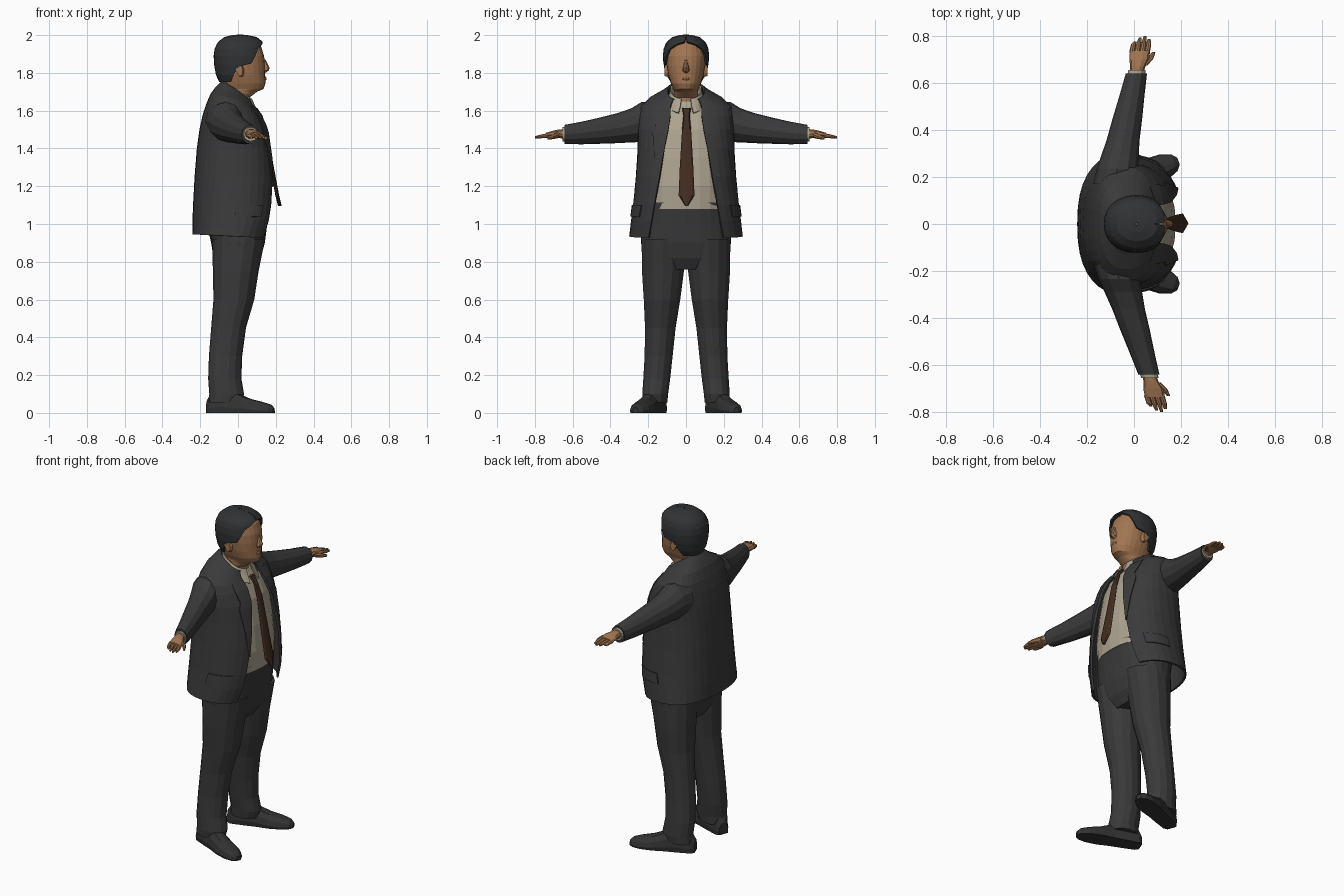
import bpy, bmesh, math
from mathutils import Vector


def material(name, r, g, b):
    m = bpy.data.materials.new(name)
    m.diffuse_color = (r, g, b, 1)
    return m


SUIT = material("charcoal suit", .042, .042, .044)
HAIR = material("black hair", .030, .032, .034)
SHOE = material("black leather", .032, .032, .033)
SKIN = material("skin", .36, .18, .085)
SHIRT = material("cream shirt", .42, .37, .28)
TIE = material("brown tie", .055, .026, .015)


def loft(name, rings, mat, closed=True, cap=True, thick=0):
    """Skin a list of equal-length point rings."""
    bm = bmesh.new()
    vs = [[bm.verts.new(p) for p in ring] for ring in rings]
    n = len(rings[0])
    for a, b in zip(vs, vs[1:]):
        for i in range(n if closed else n - 1):
            j = (i + 1) % n
            bm.faces.new((a[i], a[j], b[j], b[i]))
    if closed and cap:
        bm.faces.new(vs[0][::-1])
        bm.faces.new(vs[-1])
    bmesh.ops.recalc_face_normals(bm, faces=bm.faces)
    me = bpy.data.meshes.new(name)
    bm.to_mesh(me)
    bm.free()
    me.materials.append(mat)
    ob = bpy.data.objects.new(name, me)
    bpy.context.collection.objects.link(ob)
    if thick:
        mod = ob.modifiers.new("thickness", 'SOLIDIFY')
        mod.thickness, mod.offset = thick, 0
    return ob


def spow(v, e):
    return math.copysign(abs(v) ** e, v)


def level(z, xb, xf, ry, a0=0, tilt=0, a1=None, seg=24, p=2.4, grow=0):
    """Horizontal section; angle 0 faces +x, a0..a1 in degrees leaves an opening."""
    xc, rx = (xb + xf) / 2, (xf - xb) / 2 + grow
    a1 = 360 - a0 if a1 is None else a1
    closed = abs(a1 - a0 - 360) < 1e-6
    pts = []
    for i in range(seg if closed else seg + 1):
        a = math.radians(a0 + (a1 - a0) * i / seg)
        x = rx * spow(math.cos(a), 2 / p)
        y = (ry + grow) * spow(math.sin(a), 2 / p)
        pts.append((xc + x, y, z - tilt * x))
    return pts


def oval(c, u, v, n=10):
    c, u, v = Vector(c), Vector(u), Vector(v)
    return [c + u * math.cos(2 * math.pi * i / n) + v * math.sin(2 * math.pi * i / n) for i in range(n)]


# Jacket: z, back x, front x, half width, opening angle, tilt
JACKET = [(.935, -.236, .165, .295, 38, .05), (1.02, -.235, .19, .285, 35, .02),
          (1.10, -.232, .2, .275, 33, 0), (1.25, -.224, .2, .26, 28, 0),
          (1.40, -.212, .178, .25, 23, 0), (1.50, -.198, .155, .25, 18, 0),
          (1.57, -.182, .125, .245, 16, .02), (1.62, -.163, .095, .235, 17, .1),
          (1.66, -.14, .075, .19, 20, .25), (1.69, -.11, .07, .125, 28, .4),
          (1.70, -.08, .075, .095, 36, .7)]
loft("jacket", [level(*r, seg=28) for r in JACKET], SUIT, closed=False, thick=.012)


def jacket_at(z):
    for a, b in zip(JACKET, JACKET[1:]):
        if a[0] <= z <= b[0]:
            t = (z - a[0]) / (b[0] - a[0])
            return [p + (q - p) * t for p, q in zip(a, b)]


def jacket_patch(name, rows, side):
    """Thin plate on the jacket: rows of z, start angle offset, end angle offset."""
    rings = []
    for z, s, e in rows:
        r = jacket_at(z)
        o = r[4]
        ring = level(*r[:4], o + s, r[5], a1=o + e, seg=5, grow=.009)
        rings.append([(x, y * side, zz) for x, y, zz in ring])
    loft(name, rings, SUIT, closed=False, thick=.006)


for side, tag in ((1, "left"), (-1, "right")):
    jacket_patch("lapel_" + tag, [(1.2, -1, 0.5), (1.35, -1, 10), (1.48, -1, 20),
                                  (1.52, -1, 17), (1.58, -1, 22), (1.64, -1, 24)], side)
    jacket_patch("pocket_flap_" + tag, [(1.04, 20, 55), (1.10, 20, 55)], side)

# Shirt, collar and tie
loft("shirt", [level(*r) for r in [
    (1.08, -.19, .17, .225), (1.20, -.19, .178, .225), (1.35, -.18, .163, .215),
    (1.50, -.165, .135, .205), (1.58, -.14, .1, .19), (1.63, -.11, .07, .13), (1.67, -.08, .05, .075)]], SHIRT)
loft("shirt_collar", [level(1.635, -.09, .115, .088, 22, .5), level(1.675, -.085, .09, .086, 16, .6),
                      level(1.71, -.08, .072, .078, 14, .65)], SHIRT, closed=False, thick=.008)
loft("tie", [oval((x - .006, .003, z), (.010, 0, 0), (0, w, 0), 8) for z, x, w in [
    (1.615, .098, .024), (1.575, .125, .017), (1.5, .150, .024), (1.3, .186, .036),
    (1.15, .214, .042), (1.095, .228, .008)]], TIE)

# Trousers
loft("trouser_hips", [level(*r) for r in [
    (.76, -.10, .085, .13), (.82, -.13, .12, .225), (.90, -.142, .142, .238),
    (1.0, -.165, .155, .235), (1.115, -.18, .172, .225)]], SUIT)
LEG = [(.92, .003, .12, .14, .118), (.75, -.012, .122, .121, .114), (.60, -.022, .127, .108, .099),
       (.45, -.05, .136, .092, .083), (.30, -.066, .145, .088, .076), (.18, -.07, .155, .088, .073),
       (.10, -.06, .163, .092, .07), (.055, -.068, .163, .088, .066)]
# Shoe: distance along foot, half width, height
FOOT = [(0, .03, .07), (.02, .045, .10), (.10, .05, .125), (.17, .052, .105), (.24, .06, .075),
        (.31, .055, .058), (.355, .038, .045), (.374, .015, .028)]
for side, tag in ((1, "left"), (-1, "right")):
    loft("trouser_leg_" + tag, [oval((x, y * side, z), (rx, 0, 0), (0, ry, 0), 14)
                                for z, x, y, rx, ry in LEG], SUIT)
    d = Vector((.935, .355 * side, 0))
    across = Vector((-d.y, d.x, 0))
    rings = []
    for s, w, h in FOOT:
        c = Vector((-.16, .135 * side, 0)) + d * s
        rings.append([c + across * (w * a) + Vector((0, 0, h * b)) for a, b in
                      ((-.92, 0), (-1, .25), (-.85, .65), (-.45, .95), (0, 1), (.45, .95), (.85, .65), (1, .25), (.92, 0))])
    loft("shoe_" + tag, rings, SHOE)


# Arms and hands
def arm(side, tag, k, x0):
    def at(y, z, dx=0):
        return (x0 + k * (y - .25) + dx, y * side, z)

    def tube(name, rows, mat, n=12):
        loft(name + "_" + tag, [oval(at(y, z, dx), (rx, 0, 0), (0, 0, rz), n)
                                for y, z, dx, rx, rz in rows], mat)

    tube("sleeve", [(.17, 1.545, 0, .09, .10), (.235, 1.54, 0, .088, .106), (.29, 1.522, 0, .08, .09),
                    (.36, 1.508, 0, .07, .08), (.45, 1.495, 0, .063, .07), (.55, 1.482, 0, .053, .06),
                    (.642, 1.474, 0, .045, .051)], SUIT)
    tube("shirt_cuff", [(.63, 1.475, 0, .038, .04), (.655, 1.475, 0, .037, .037)], SHIRT)
    tube("palm", [(.64, 1.476, 0, .028, .028), (.67, 1.478, 0, .032, .024),
                  (.70, 1.475, 0, .042, .021), (.74, 1.469, -.004, .043, .015)], SKIN, 10)
    for i, tip in enumerate((.777, .795, .80, .788)):
        dx = -.037 + .0215 * i
        tube("finger_%d" % (i + 1), [(.73, 1.469, dx, .012, .012), (.765, 1.464, dx, .011, .010),
                                     (tip, 1.459, dx * .9, .006, .006)], SKIN, 8)
    tube("thumb", [(.675, 1.472, .022, .018, .017), (.705, 1.462, .046, .014, .013),
                   (.733, 1.455, .056, .007, .008)], SKIN, 8)


arm(1, "left", .2, -.068)
arm(-1, "right", .31, -.058)

# Head with neck
loft("head", [level(*r, p=2.15) for r in [
    (1.58, -.07, .06, .068), (1.67, -.075, .062, .066), (1.70, -.08, .10, .064),
    (1.715, -.082, .135, .066), (1.745, -.088, .146, .080), (1.79, -.098, .143, .094),
    (1.84, -.11, .143, .102), (1.89, -.113, .138, .106), (1.94, -.105, .122, .10),
    (1.975, -.08, .09, .075), (1.985, -.04, .05, .04)]], SKIN)
# Hair: shell that opens around the face
loft("hair", [level(*r, p=2.15) for r in [
    (1.755, -.095, .10, .084, 112), (1.79, -.112, .13, .102, 104), (1.835, -.12, .14, .113, 92),
    (1.85, -.122, .145, .115, 66), (1.89, -.124, .146, .118, 56), (1.925, -.119, .14, .114, 46),
    (1.95, -.108, .135, .105, 24), (1.962, -.1, .126, .097, 3), (1.985, -.07, .098, .07, 0.5),
    (1.995, -.03, .05, .035, 0.5), (1.998, .005, .015, .005, 0.5)]], HAIR, closed=False, thick=.01)
# Nose, ears and lips
loft("nose", [level(z, .11, x, w, seg=8, p=2) for z, x, w in
              [(1.80, .145, .012), (1.812, .162, .02), (1.825, .168, .017), (1.87, .146, .008)]], SKIN)
loft("lips", [level(z, .1, x, w, seg=10, p=2) for z, x, w in
              [(1.757, .146, .02), (1.768, .152, .026), (1.78, .148, .018)]], SKIN)
for side, tag in ((1, "left"), (-1, "right")):
    loft("ear_" + tag, [oval((.015 - .004 * i, (.09 + .012 * i) * side, 1.815), (r * .55, 0, .1 * r), (-.2 * r, 0, r), 10)
                        for i, r in enumerate((.03, .036, .032))], SKIN)
